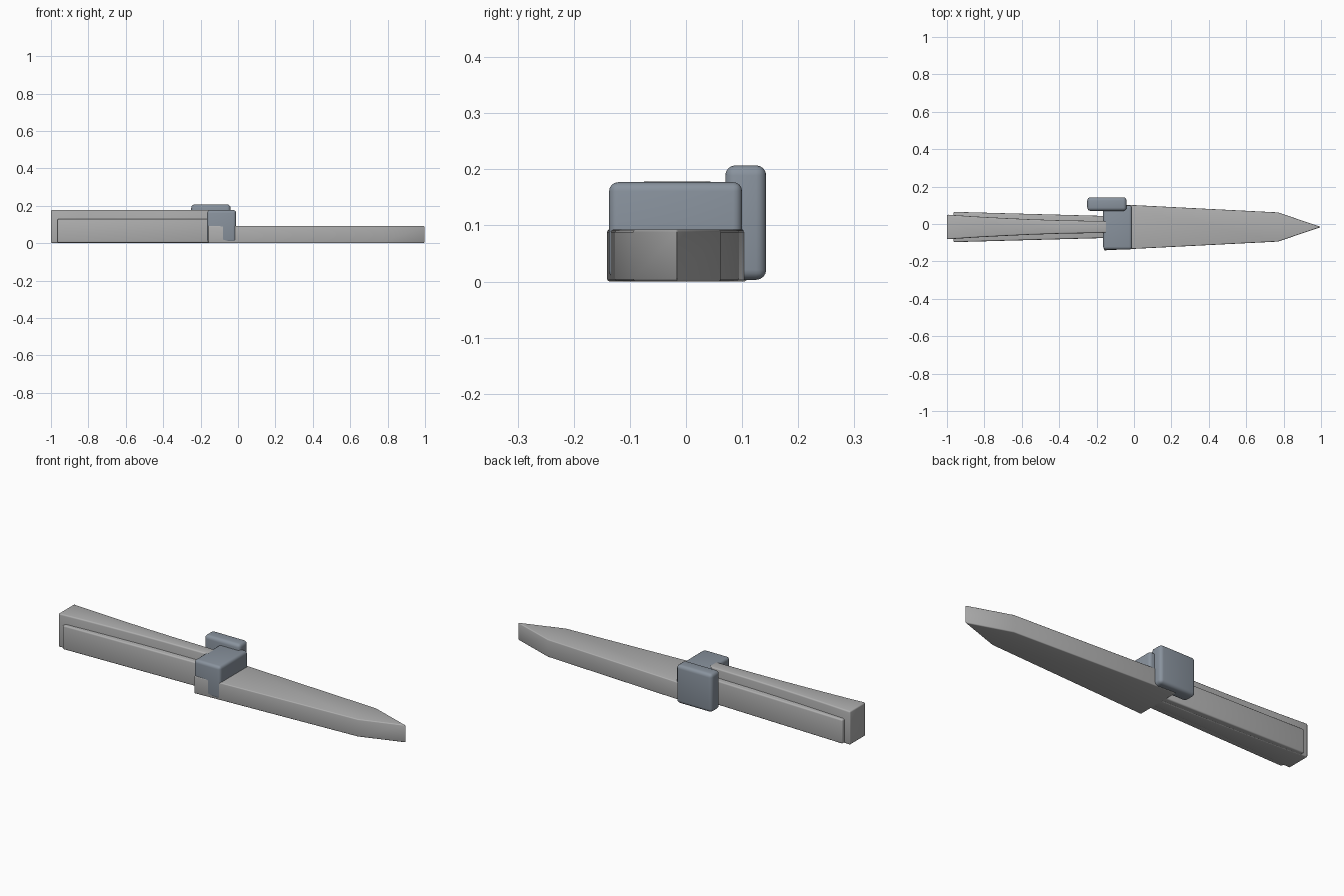
import bpy
import bmesh
from math import radians

cube = bpy.data.objects.get("Cube")
if cube:
    bpy.data.objects.remove(cube, do_unlink=True)


def make_material(name, rgb):
    mat = bpy.data.materials.new(name)
    mat.use_nodes = True
    mat.diffuse_color = (*rgb, 1)
    mat.node_tree.nodes["Principled BSDF"].inputs["Base Color"].default_value = (*rgb, 1)
    return mat


grey = make_material("light grey", (0.43, 0.43, 0.43))
steel = make_material("blue grey", (0.25, 0.29, 0.34))


def prism(name, outline, bottom, top, mat, bevel, segments=3):
    """Extrude a plan outline upward and round its edges."""
    bm = bmesh.new()
    base = bm.faces.new([bm.verts.new((x, y, bottom)) for x, y in outline])
    up = bmesh.ops.extrude_face_region(bm, geom=[base])["geom"]
    verts = [v for v in up if isinstance(v, bmesh.types.BMVert)]
    bmesh.ops.translate(bm, verts=verts, vec=(0, 0, top - bottom))
    bmesh.ops.recalc_face_normals(bm, faces=bm.faces)
    mesh = bpy.data.meshes.new(name)
    bm.to_mesh(mesh)
    bm.free()
    mesh.materials.append(mat)
    obj = bpy.data.objects.new(name, mesh)
    bpy.context.collection.objects.link(obj)
    mod = obj.modifiers.new("rounded edges", "BEVEL")
    mod.width = bevel
    mod.segments = segments
    mod.limit_method = "ANGLE"
    mod.angle_limit = radians(40)
    bpy.ops.object.select_all(action="DESELECT")
    obj.select_set(True)
    bpy.context.view_layer.objects.active = obj
    bpy.ops.object.modifier_apply(modifier=mod.name)
    bpy.ops.object.shade_smooth_by_angle(angle=radians(35))
    return obj


def mirrored(profile, axis=-0.016):
    """Close a half-width profile (x, half width) about a lengthwise axis."""
    right = [(x, axis - w) for x, w in profile]
    left = [(x, axis + w) for x, w in reversed(profile) if w > 0]
    return right + left


def box(x0, x1, y0, y1):
    return [(x0, y0), (x1, y0), (x1, y1), (x0, y1)]


# Pointed blade, tapering from the guard
prism("blade", mirrored([(-0.16, 0.125), (0.77, 0.078), (1.0, 0)]),
      0, 0.093, grey, 0.005)

# Tall waisted handle core
prism("handle_core", mirrored([(-1.0, 0.066), (-0.85, 0.056), (-0.7, 0.048),
                               (-0.55, 0.041), (-0.4, 0.036), (-0.145, 0.031)]),
      0, 0.178, grey, 0.007)

# Lower grip plates on either side of the core
prism("handle_grip", mirrored([(-0.965, 0.081), (-0.12, 0.058)]),
      0.002, 0.13, grey, 0.007)

# Guard block and side knob
prism("guard", box(-0.165, -0.01, -0.137, 0.1), 0.003, 0.177, steel, 0.016, 4)
prism("side_knob", box(-0.25, -0.04, 0.07, 0.143), 0.003, 0.207, steel, 0.018, 4)
